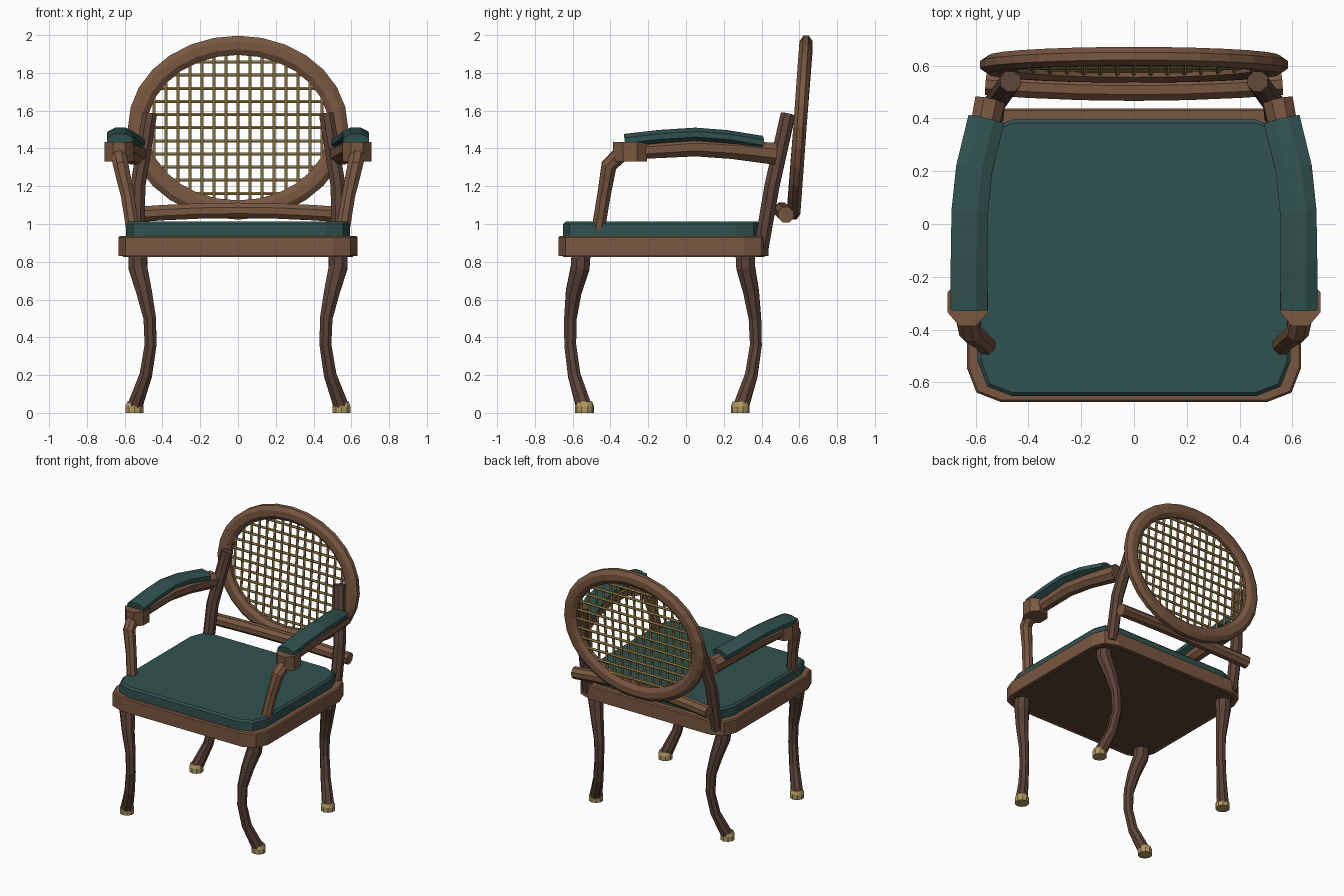
import bpy, bmesh
from math import sin, cos, pi, sqrt
from mathutils import Vector

if "Cube" in bpy.data.objects:
    bpy.data.objects.remove(bpy.data.objects["Cube"])


def material(name, rgb):
    m = bpy.data.materials.new(name)
    m.diffuse_color = (*rgb, 1)
    m.use_nodes = True
    m.node_tree.nodes["Principled BSDF"].inputs["Base Color"].default_value = m.diffuse_color
    return m


WOOD = material("walnut", (0.19, 0.095, 0.052))
DARK = material("dark_walnut", (0.105, 0.056, 0.04))
TEAL = material("teal_fabric", (0.03, 0.085, 0.08))
BRASS = material("brass", (0.42, 0.31, 0.12))
CANE = material("cane", (0.42, 0.29, 0.09))


def finish(bm, name, mat):
    bmesh.ops.recalc_face_normals(bm, faces=bm.faces)
    me = bpy.data.meshes.new(name)
    bm.to_mesh(me)
    bm.free()
    me.materials.append(mat)
    ob = bpy.data.objects.new(name, me)
    bpy.context.collection.objects.link(ob)
    return ob


def sweep(bm, pts, radii, sides=8, ref=(0, 1, 0), closed=False):
    """Skin elliptical rings along a path; a radius may be (across, along ref)."""
    pts, ref, rings, n = [Vector(p) for p in pts], Vector(ref), [], len(pts)
    for i, p in enumerate(pts):
        a = pts[(i - 1) % n] if closed else pts[max(i - 1, 0)]
        b = pts[(i + 1) % n] if closed else pts[min(i + 1, n - 1)]
        t = (b - a).normalized()
        u = t.cross(ref).normalized()
        v = u.cross(t)
        r = radii[i] if isinstance(radii, list) else radii
        ru, rv = r if isinstance(r, tuple) else (r, r)
        ang = [2 * pi * (k + 0.5) / sides for k in range(sides)]
        rings.append([bm.verts.new(p + u * ru * cos(w) + v * rv * sin(w)) for w in ang])
    for i in range(n if closed else n - 1):
        A, B = rings[i], rings[(i + 1) % n]
        for k in range(sides):
            j = (k + 1) % sides
            bm.faces.new((A[k], A[j], B[j], B[k]))
    if not closed:
        bm.faces.new(rings[0])
        bm.faces.new(rings[-1])


def tube(name, mat, pts, radii, **kw):
    bm = bmesh.new()
    sweep(bm, pts, radii, **kw)
    return finish(bm, name, mat)


def pair(name, mat, pts, radii, **kw):
    """Left and right copies mirrored across x = 0."""
    for side, s in (("right", 1), ("left", -1)):
        tube(f"{name}_{side}", mat, [(s * x, y, z) for x, y, z in pts], radii, **kw)


def slab(name, mat, hx, y0, y1, z0, z1, cx, cy, bevel):
    """Rectangular slab with two-facet corners and a small top bevel."""
    mid, hy = (y0 + y1) / 2, (y1 - y0) / 2
    quad = [(hx, hy - cy), (hx - cx * .28, hy - cy * .28), (hx - cx, hy)]
    out = (quad + [(-x, y) for x, y in reversed(quad)] + [(-x, -y) for x, y in quad]
           + [(x, -y) for x, y in reversed(quad)])
    bm = bmesh.new()
    base = bm.faces.new([bm.verts.new((x, mid + y, z0)) for x, y in out])
    top = bmesh.ops.extrude_face_region(bm, geom=[base])["geom"]
    bmesh.ops.translate(bm, verts=[g for g in top if isinstance(g, bmesh.types.BMVert)],
                        vec=(0, 0, z1 - z0))
    if not any(f.calc_center_median().z < z0 + 1e-5 for f in bm.faces):
        bm.faces.new([v for v in bm.verts if v.co.z < z0 + 1e-5])
    edges = [e for e in bm.edges if all(v.co.z > z1 - 1e-5 for v in e.verts)]
    bmesh.ops.bevel(bm, geom=edges, offset=bevel, segments=1, affect="EDGES")
    return finish(bm, name, mat)


# Seat frame and cushion
slab("seat_frame", WOOD, 0.633, -0.675, 0.437, 0.83, 0.937, 0.13, 0.13, 0.008)
slab("seat_cushion", TEAL, 0.592, -0.652, 0.395, 0.93, 1.012, 0.13, 0.13, 0.013)
slab("seat_underside", DARK, 0.61, -0.65, 0.415, 0.826, 0.85, 0.13, 0.13, 0.002)

# Cabriole legs with brass feet
LEG_X, LEG_Z = [.53, .53, .497, .467, .463, .488, .548], [.86, .77, .64, .5, .36, .2, .03]
LEG_R = [.055, .054, .045, .036, .034, .036, .044]
for name, ys in (("front_leg", [-.555, -.56, -.595, -.612, -.613, -.592, -.54]),
                 ("back_leg", [.312, .316, .345, .365, .37, .346, .29])):
    pair(name, DARK, list(zip(LEG_X, ys, LEG_Z)), LEG_R)
    y = ys[-1] - 0.003 * (1 if ys[-1] > 0 else -1)
    pair(name + "_foot", BRASS, [(.548, y, 0), (.548, y, .035), (.548, y, .06)],
         [.05, .05, .04], sides=10)

# Back posts
pair("back_post", DARK, [(.535, .398, .87), (.53, .455, 1.2), (.468, .54, 1.58)],
     [.042, .043, .042])

# Lower back rail, bowed slightly forward and up
xs = [-.56, -.4, -.2, 0, .2, .4, .56]
tube("lower_back_rail", WOOD, [(x, .507 + .07 * x * x, 1.072 - .075 * x * x) for x in xs],
     .044)

# Oval back ring, leaning backwards
CZ, RX, RZ = 1.51, 0.532, 0.436
LEAN = 0.075


def lean(x, z, off=0):
    return (x, 0.603 + LEAN * (z - CZ) + off, z)


tube("back_ring", WOOD,
     [lean(RX * sin(2 * pi * i / 28), CZ + RZ * cos(2 * pi * i / 28)) for i in range(28)],
     (.055, .038), closed=True)

# Woven cane panel
bm = bmesh.new()
for i in range(-7, 8):
    x = i * 0.0635
    h = RZ * sqrt(1 - (x / RX) ** 2)
    sweep(bm, [lean(x, CZ - h, -.005), lean(x, CZ + h, -.005)], .009, sides=6)
for i in range(-5, 6):
    z = CZ + i * 0.0695
    w = RX * sqrt(1 - ((z - CZ) / RZ) ** 2)
    sweep(bm, [lean(-w, z, .005), lean(w, z, .005)], .009, sides=6)
finish(bm, "cane_panel", CANE)

# Arm rails, scroll blocks, supports and pads
UP = (0, 0, 1)
pair("arm_rail", WOOD, [(.545, .47, 1.372), (.59, .25, 1.395), (.615, .05, 1.408),
                        (.625, -.28, 1.385)], [.062, .055, .054, .046], ref=UP)
pair("arm_scroll", WOOD, [(.63, -.297, 1.33), (.63, -.297, 1.435)], (.083, .097))
pair("arm_support", WOOD, [(.553, -.468, .95), (.585, -.435, 1.15), (.62, -.408, 1.31),
                           (.635, -.335, 1.38)], [.038, .038, .044, .045])
pair("arm_pad", TEAL, [(.56, .395, 1.432), (.605, .21, 1.462), (.622, .05, 1.475),
                       (.625, -.14, 1.463), (.625, -.325, 1.442)],
     (.075, .038), ref=UP)
